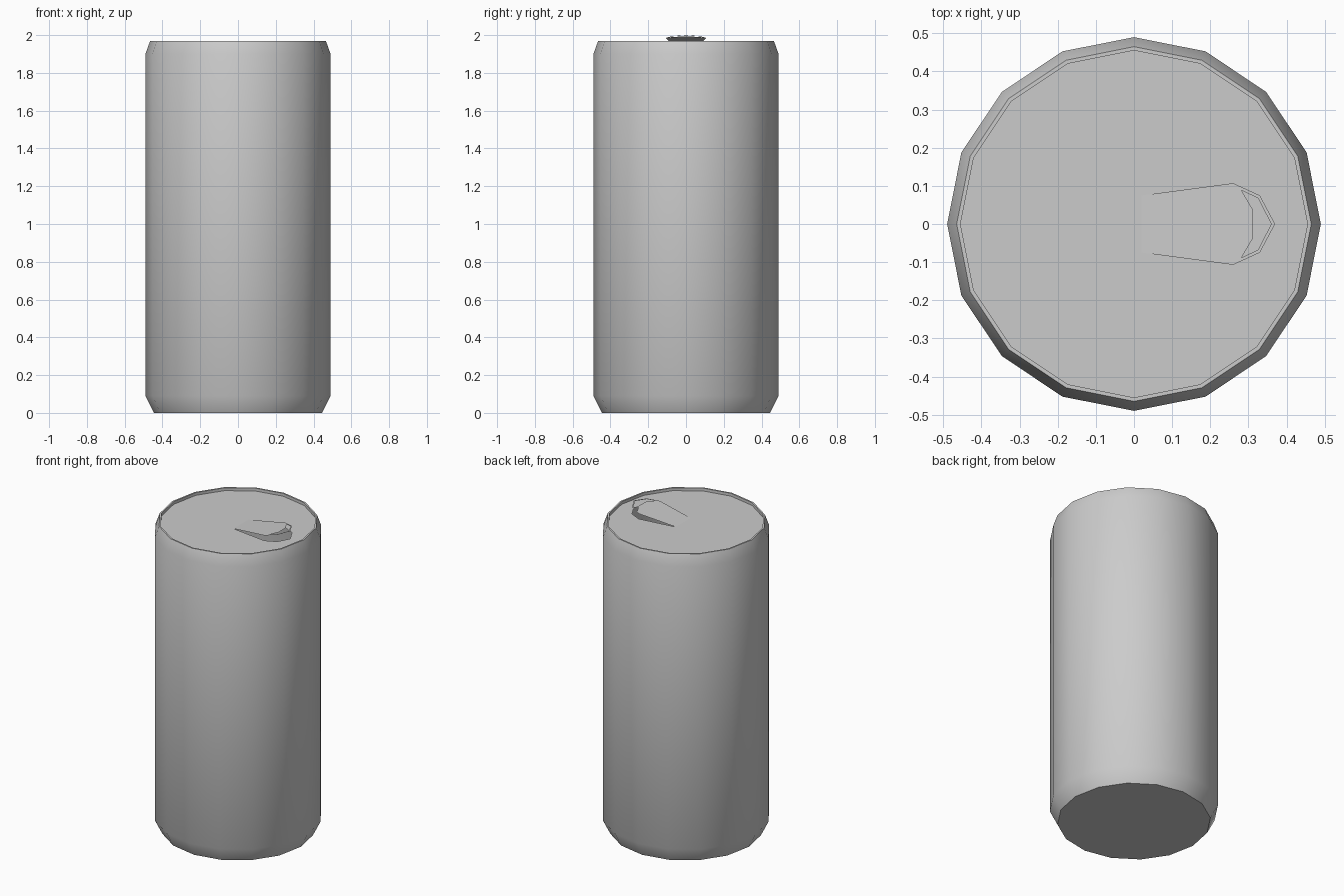
import bpy, bmesh
from math import sin, cos, pi

if "Cube" in bpy.data.objects:
    bpy.data.objects.remove(bpy.data.objects["Cube"])

SIDES = 16
LID_Z = 1.952
RIM_IN = 0.455


def ring(r, z):
    return [(r * cos(2 * pi * i / SIDES), r * sin(2 * pi * i / SIDES), z)
            for i in range(SIDES)]


def finish(bm, name):
    me = bpy.data.meshes.new(name)
    bm.to_mesh(me)
    bm.free()
    ob = bpy.data.objects.new(name, me)
    bpy.context.collection.objects.link(ob)
    bpy.ops.object.select_all(action='DESELECT')
    ob.select_set(True)
    bpy.context.view_layer.objects.active = ob
    bpy.ops.object.shade_smooth_by_angle(angle=0.61)
    return ob


def mirrored(half):
    # closed outline from its +y half
    return half + [(x, -y) for x, y in reversed(half) if y > 0]


def sheet(name, loops, height):
    # flat sheet bounded by the first loop, holes cut by the others
    bm = bmesh.new()
    edges = []
    for loop in loops:
        vs = [bm.verts.new((p[0], p[1], 0)) for p in loop]
        edges += [bm.edges.new((vs[i - 1], vs[i])) for i in range(len(vs))]
    bmesh.ops.triangle_fill(bm, use_beauty=True, use_dissolve=False, edges=edges)
    bm.normal_update()
    bmesh.ops.reverse_faces(bm, faces=[f for f in bm.faces if f.normal.z < 0])
    for v in bm.verts:
        v.co.z = height(v.co.x)
    return finish(bm, name)


# can wall: base, straight side, shoulder and inner lip of the rim
bm = bmesh.new()
profile = [(0.445, 0), (0.49, 0.09), (0.49, 1.9), (0.465, 1.97),
           (RIM_IN, 1.97), (RIM_IN, LID_Z)]
rings = [[bm.verts.new(p) for p in ring(r, z)] for r, z in profile]
for a, b in zip(rings, rings[1:]):
    for i in range(SIDES):
        j = (i + 1) % SIDES
        bm.faces.new((a[i], a[j], b[j], b[i]))
bm.faces.new(rings[0][::-1])
finish(bm, "can_body")

# lid with the opening that the tab is bent out of
outline = mirrored([(0.02, 0.075), (0.26, 0.107), (0.33, 0.075), (0.37, 0)])
sheet("lid", [ring(RIM_IN, 0), outline], lambda x: LID_Z)

# raised tab with a crescent finger hole
crescent = mirrored([(0.312, 0.037), (0.282, 0.088), (0.325, 0.068), (0.36, 0)])
sheet("pull_tab", [outline, crescent],
      lambda x: LID_Z + (x - 0.02) / 0.35 * (2.0 - LID_Z))
